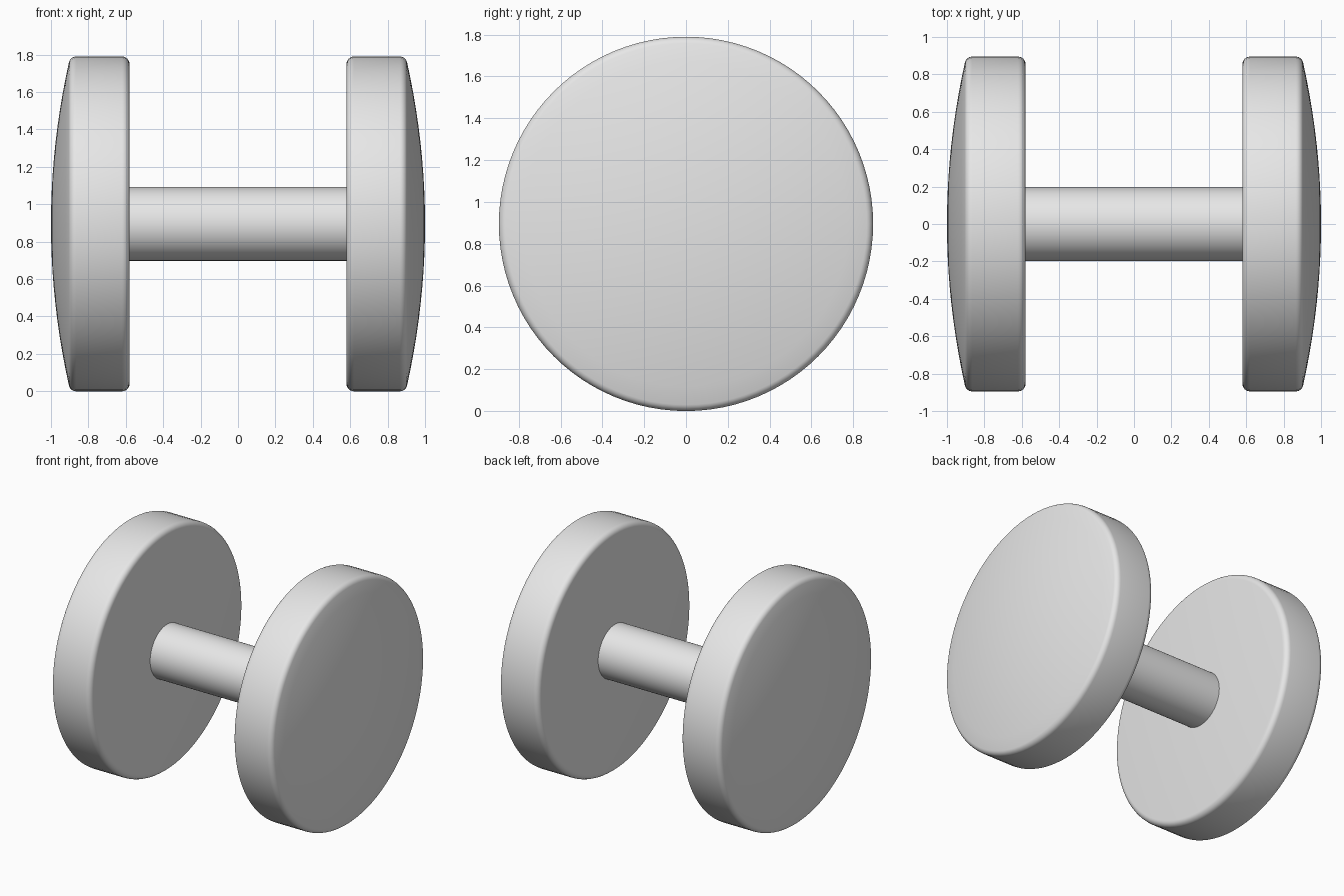
import bpy
import bmesh
import math
from mathutils import Matrix, Vector

cube = bpy.data.objects.get("Cube")
if cube:
    bpy.data.objects.remove(cube, do_unlink=True)

RADIUS = 0.895
SEGMENTS = 96

grey = bpy.data.materials.new("light_grey")
grey.use_nodes = True
grey.diffuse_color = (0.8, 0.8, 0.8, 1)
grey.node_tree.nodes["Principled BSDF"].inputs["Base Color"].default_value = (0.8, 0.8, 0.8, 1)


def finish(name, bm):
    """Turn a bmesh into a smooth shaded object."""
    bmesh.ops.recalc_face_normals(bm, faces=bm.faces)
    mesh = bpy.data.meshes.new(name)
    bm.to_mesh(mesh)
    bm.free()
    mesh.materials.append(grey)
    obj = bpy.data.objects.new(name, mesh)
    bpy.context.collection.objects.link(obj)
    bpy.ops.object.select_all(action='DESELECT')
    obj.select_set(True)
    bpy.context.view_layer.objects.active = obj
    bpy.ops.object.shade_smooth_by_angle(angle=math.radians(35))
    return obj


def fillet(cx, cr, size, start, end, steps=6):
    """Quarter round corner as (x, radius) points."""
    angles = [math.radians(start + (end - start) * i / steps) for i in range(steps + 1)]
    return [(cx + size * math.cos(a), cr + size * math.sin(a)) for a in angles]


def make_weight(name, side):
    # Flat inner face, rounded rim, shallow domed outer face
    inner, rim, tip, size = 0.58, 0.905, 1.0, 0.04
    profile = [(inner, 0)]
    profile += fillet(inner + size, RADIUS - size, size, 180, 90)
    profile += fillet(rim - size, RADIUS - size, size, 90, 14)
    edge_x, edge_r = profile[-1]
    for i in range(1, 11):
        t = 1 - i / 10
        profile.append((tip - (tip - edge_x) * t * t, edge_r * t))

    bm = bmesh.new()
    verts = [bm.verts.new((side * x, 0, RADIUS + r)) for x, r in profile]
    edges = [bm.edges.new(pair) for pair in zip(verts, verts[1:])]
    bmesh.ops.spin(bm, geom=verts + edges, cent=(0, 0, RADIUS), axis=(1, 0, 0),
                   angle=math.tau, steps=SEGMENTS, use_merge=True)
    bmesh.ops.remove_doubles(bm, verts=bm.verts, dist=0.0001)
    return finish(name, bm)


# Round end weights
make_weight("left_weight", 1)
make_weight("right_weight", -1)

# Handle bar joining the weights
bm = bmesh.new()
placement = Matrix.Translation(Vector((0, 0, RADIUS))) @ Matrix.Rotation(math.pi / 2, 4, 'Y')
bmesh.ops.create_cone(bm, cap_ends=True, segments=64, radius1=0.197, radius2=0.197,
                      depth=1.18, matrix=placement)
finish("handle", bm)
